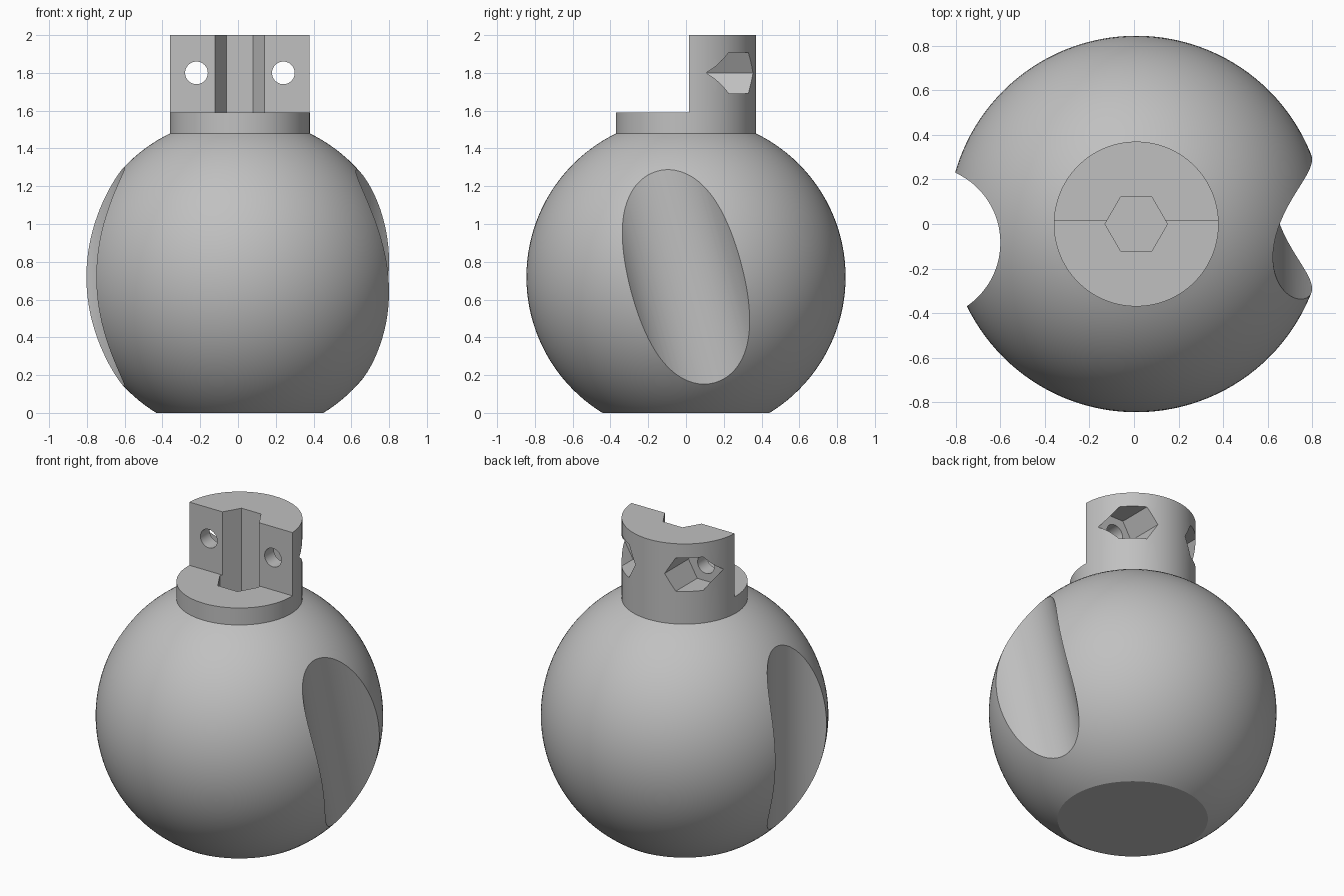
import bpy, bmesh
from math import pi, radians
from mathutils import Matrix, Vector

cube = bpy.data.objects.get("Cube")
if cube:
    bpy.data.objects.remove(cube)

CX = 0.01                       # centre of the ball
BALL_Z, BALL_R = 0.72, 0.845
COLLAR_Z, COLLAR_R = 1.48, 0.37

grey = bpy.data.materials.new("plain grey")
grey.use_nodes = True
colour = (0.53, 0.53, 0.53, 1)
grey.diffuse_color = colour
grey.node_tree.nodes["Principled BSDF"].inputs["Base Color"].default_value = colour


def make_object(name, bm):
    bmesh.ops.recalc_face_normals(bm, faces=bm.faces)
    mesh = bpy.data.meshes.new(name)
    bm.to_mesh(mesh)
    bm.free()
    mesh.materials.append(grey)
    obj = bpy.data.objects.new(name, mesh)
    bpy.context.collection.objects.link(obj)
    return obj


def prism(name, centre, radius, length, sides, turn=None):
    """Cylinder or prism along z, optionally turned, then moved to its centre."""
    bm = bmesh.new()
    matrix = Matrix.Translation(centre) @ (turn or Matrix())
    bmesh.ops.create_cone(bm, cap_ends=True, segments=sides, radius1=radius,
                          radius2=radius, depth=length, matrix=matrix)
    return make_object(name, bm)


def box(name, centre, size):
    bm = bmesh.new()
    bmesh.ops.create_cube(bm, size=1, matrix=Matrix.Translation(centre) @ Matrix.Diagonal((*size, 1)))
    return make_object(name, bm)


def cut(target, cutters):
    bpy.context.view_layer.objects.active = target
    for cutter in cutters:
        mod = target.modifiers.new("cut", 'BOOLEAN')
        mod.operation = 'DIFFERENCE'
        mod.solver = 'EXACT'
        mod.object = cutter
        bpy.ops.object.modifier_apply(modifier=mod.name)


def smooth(obj):
    bpy.ops.object.select_all(action='DESELECT')
    obj.select_set(True)
    bpy.context.view_layer.objects.active = obj
    bpy.ops.object.shade_smooth_by_angle(angle=radians(25))


# Ball with a flat foot and a flat seat for the collar
bm = bmesh.new()
bmesh.ops.create_uvsphere(bm, u_segments=128, v_segments=64, radius=BALL_R,
                          matrix=Matrix.Translation((CX, 0, BALL_Z)))
for z, up in ((0, -1), (COLLAR_Z, 1)):
    result = bmesh.ops.bisect_plane(bm, geom=bm.verts[:] + bm.edges[:] + bm.faces[:],
                                    plane_co=(0, 0, z), plane_no=(0, 0, up), clear_outer=True)
    rim = [e for e in result["geom_cut"] if isinstance(e, bmesh.types.BMEdge)]
    bmesh.ops.contextual_create(bm, geom=rim)
ball = make_object("ball", bm)

# Collar and half-round post in one piece
collar = prism("collar_and_post", (CX, 0, (COLLAR_Z + 2) / 2), COLLAR_R, 2 - COLLAR_Z, 128)

# Finger grooves: one upright, one leaning
grooves = [
    prism("right_groove_cutter", (-0.945, -0.084, BALL_Z), 0.345, 3, 128),
    prism("left_groove_cutter", (CX + 0.959, 0, BALL_Z), 0.345, 3, 128,
          Matrix.Rotation(radians(15), 4, 'X')),
]

# Hexagonal shaft socket, with corners pointing sideways
socket = prism("socket_cutter", (CX, 0, 1.65), 0.14, 1.1, 6, Matrix.Rotation(pi / 2, 4, 'Z'))

# Front half of the post, bolt holes and nut pockets
clamp = [box("post_front_cutter", (CX, -0.485, 2.09), (2, 1, 1))]
along_y = Matrix.Rotation(pi / 2, 4, 'X')
for side in (-1, 1):
    x = CX + side * 0.23
    clamp.append(prism("bolt_cutter", (x, 0.2, 1.8), 0.06, 1, 48, along_y))
    clamp.append(prism("nut_cutter", (x, 0.41, 1.8), 0.125, 0.6, 6,
                       along_y @ Matrix.Rotation(pi / 2, 4, 'Z')))

cut(ball, grooves + [socket])
cut(collar, clamp + [socket])
for cutter in grooves + clamp + [socket]:
    bpy.data.objects.remove(cutter)
for part in (ball, collar):
    smooth(part)
